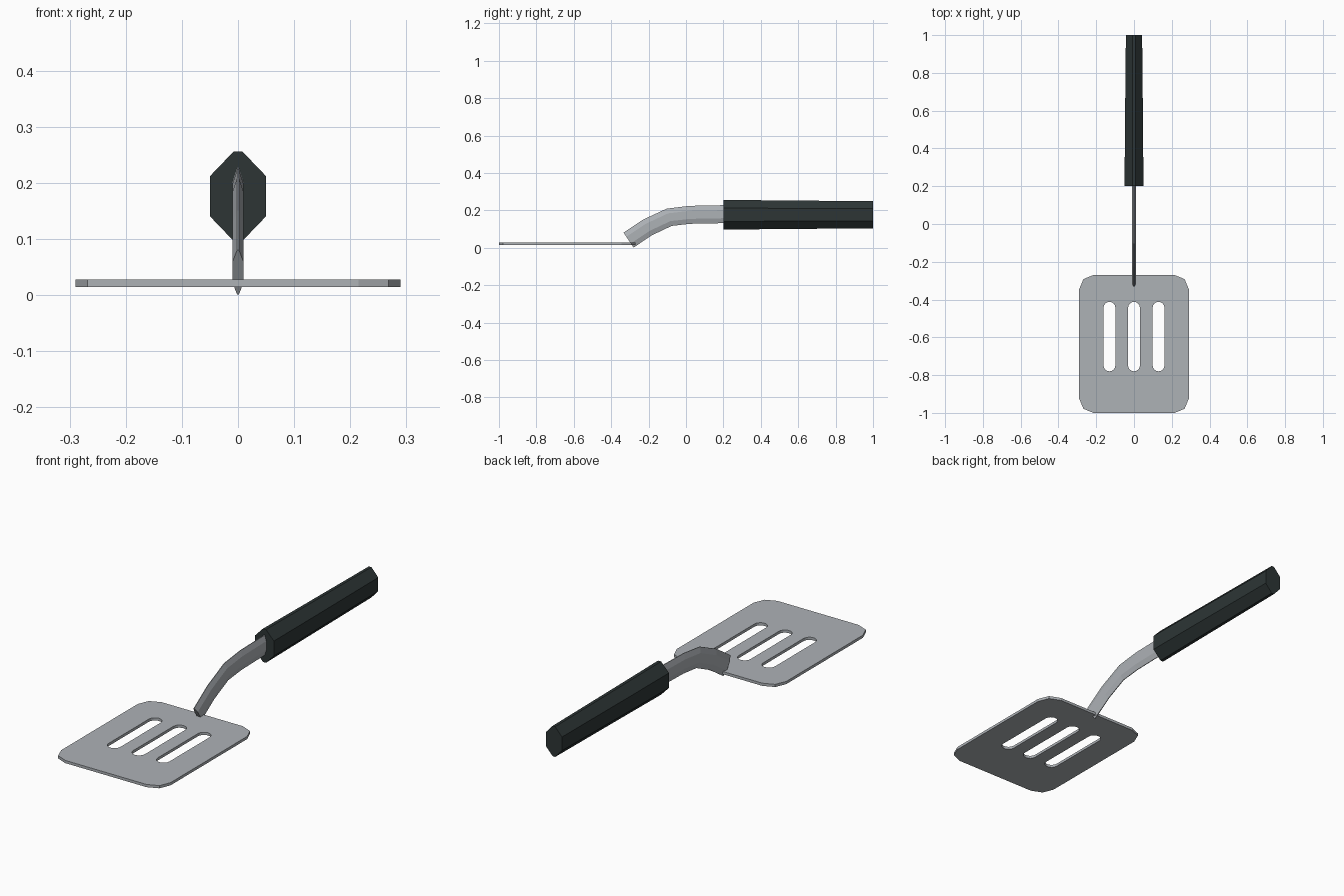
import bpy, bmesh, math
from mathutils import Vector

if "Cube" in bpy.data.objects:
    bpy.data.objects.remove(bpy.data.objects["Cube"])


def material(name, rgb):
    m = bpy.data.materials.new(name)
    m.diffuse_color = (*rgb, 1)
    m.use_nodes = True
    m.node_tree.nodes["Principled BSDF"].inputs["Base Color"].default_value = m.diffuse_color
    return m


steel = material("brushed steel", (0.42, 0.445, 0.47))
grip = material("dark grip", (0.026, 0.036, 0.036))


def add_object(name, mesh, mat):
    bm = bmesh.new()
    bm.from_mesh(mesh)
    bmesh.ops.remove_doubles(bm, verts=bm.verts, dist=1e-5)
    bmesh.ops.recalc_face_normals(bm, faces=bm.faces)
    for f in bm.faces:
        f.smooth = False
        f.material_index = 0
    bm.to_mesh(mesh)
    bm.free()
    mesh.materials.clear()
    mesh.materials.append(mat)
    ob = bpy.data.objects.new(name, mesh)
    bpy.context.collection.objects.link(ob)
    return ob


def sweep(name, stations, mat):
    """Sweep a tall octagon along (y, z, half width, half height) stations."""
    profile = [(0.16, 1), (1, 0.45), (1, -0.45), (0.16, -1)]
    profile += [(-x, h) for x, h in reversed(profile)]
    pts = [Vector((0, s[0], s[1])) for s in stations]
    bm = bmesh.new()
    rings = []
    for i, (y, z, hw, hh) in enumerate(stations):
        a, b = pts[max(i - 1, 0)], pts[min(i + 1, len(pts) - 1)]
        t = (b - a).normalized()
        up = Vector((0, -t.z, t.y))
        rings.append([bm.verts.new(pts[i] + Vector((px * hw, 0, 0)) + up * ph * hh)
                      for px, ph in profile])
    for r, q in zip(rings, rings[1:]):
        for k in range(8):
            j = (k + 1) % 8
            bm.faces.new((r[k], r[j], q[j], q[k]))
    bm.faces.new(rings[0])
    bm.faces.new(rings[-1])
    mesh = bpy.data.meshes.new(name)
    bm.to_mesh(mesh)
    bm.free()
    return add_object(name, mesh, mat)


def rounded_rect(cx, cy, hw, hh, r, seg):
    pts = []
    for q, (sx, sy) in enumerate([(1, 1), (-1, 1), (-1, -1), (1, -1)]):
        for k in range(seg + 1):
            a = math.pi / 2 * (q + k / seg)
            p = (cx + sx * (hw - r) + r * math.cos(a), cy + sy * (hh - r) + r * math.sin(a))
            if not pts or math.dist(p, pts[-1]) > 1e-5:
                pts.append(p)
    if math.dist(pts[0], pts[-1]) < 1e-5:
        pts.pop()
    return pts


# Blade: rounded plate with three slots, filled as a 2D curve
outlines = [rounded_rect(0, -0.635, 0.29, 0.365, 0.075, 2)]
outlines += [rounded_rect(x, -0.596, 0.0315, 0.184, 0.0315, 4) for x in (-0.13, 0, 0.13)]
curve = bpy.data.curves.new("blade_outline", 'CURVE')
curve.dimensions = '2D'
curve.fill_mode = 'BOTH'
curve.extrude = 0.0065
for loop in outlines:
    s = curve.splines.new('POLY')
    s.points.add(len(loop) - 1)
    for p, (x, y) in zip(s.points, loop):
        p.co = (x, y, 0, 1)
    s.use_cyclic_u = True
helper = bpy.data.objects.new("blade_outline", curve)
bpy.context.collection.objects.link(helper)
bpy.context.view_layer.update()
dg = bpy.context.evaluated_depsgraph_get()
blade_mesh = bpy.data.meshes.new_from_object(helper.evaluated_get(dg))
bpy.data.objects.remove(helper)
blade = add_object("blade", blade_mesh, steel)
blade.location.z = 0.0215

# Neck: thin bent bar from blade to handle
sweep("neck", [(y, z, 0.01, 0.048) for y, z in
               [(-0.307, 0.041), (-0.205, 0.109), (-0.09, 0.163),
                (0.02, 0.176), (0.22, 0.18)]], steel)

# Handle: slightly tapering grip
sweep("handle", [(0.2, 0.1765, 0.05, 0.0795), (0.5, 0.1765, 0.048, 0.0765),
                 (1.0, 0.1765, 0.043, 0.0725)], grip)
